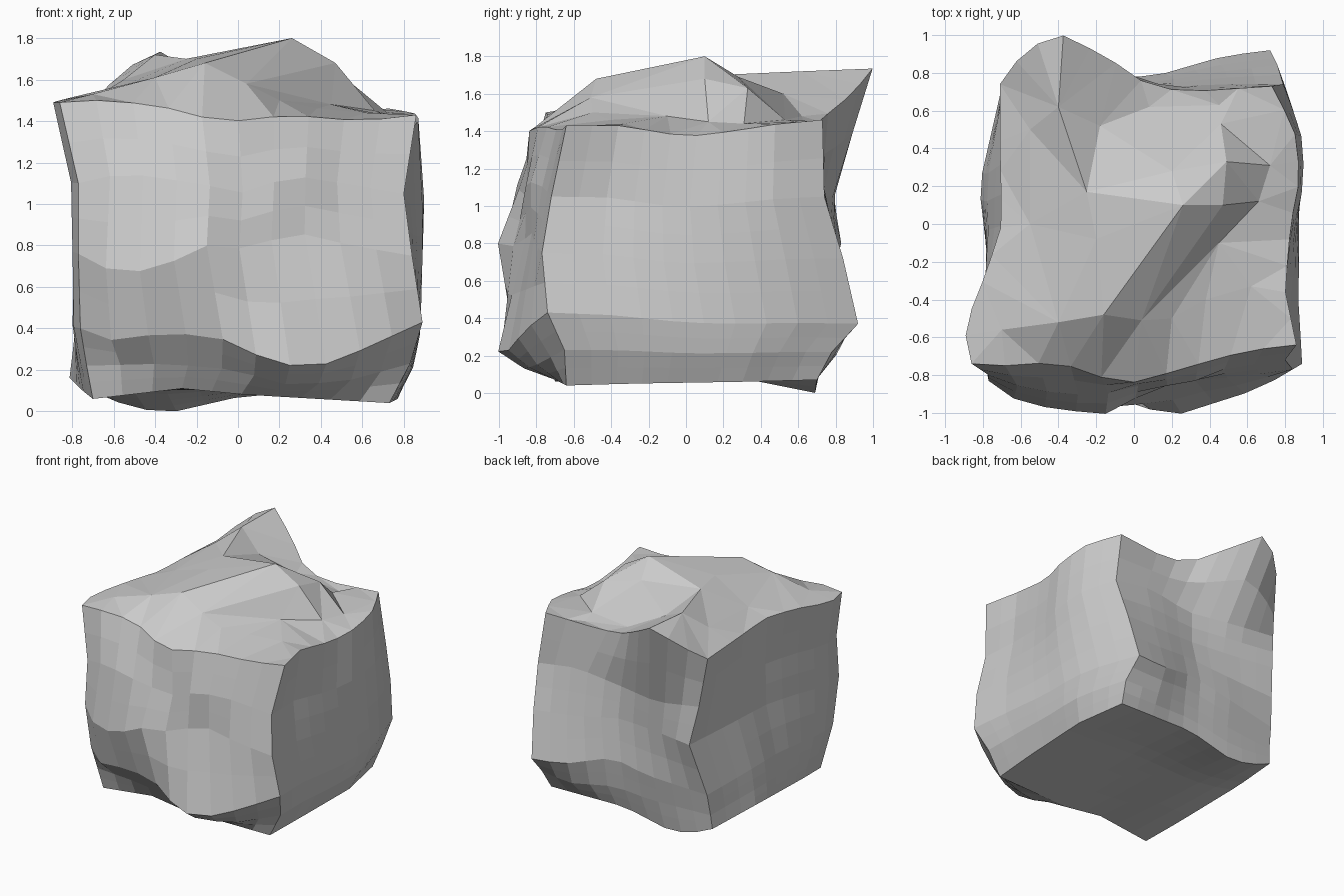
import bpy
import bmesh
import math
from mathutils import Vector
from mathutils.geometry import delaunay_2d_cdt

SEGMENTS = 10
STEPS = 2

cube = bpy.data.objects.get("Cube")
if cube:
    bpy.data.objects.remove(cube, do_unlink=True)


def resample(points):
    """Spread SEGMENTS + 1 points evenly along a rough path."""
    points = [Vector(p) for p in points]
    lengths = [(b - a).length for a, b in zip(points, points[1:])]
    total = sum(lengths)
    result = []
    for step in range(SEGMENTS + 1):
        left = total * step / SEGMENTS
        for index, length in enumerate(lengths):
            if left <= length or index == len(lengths) - 1:
                result.append(points[index].lerp(points[index + 1], min(1, left / length)))
                break
            left -= length
    return result


def loft(paths):
    """Stack level paths into rows of points, with in-between rows."""
    paths = [resample(path) for path in paths]
    rows = [paths[0]]
    for low, high in zip(paths, paths[1:]):
        for step in range(1, STEPS + 1):
            rows.append([a.lerp(b, step / STEPS) for a, b in zip(low, high)])
    return rows


def span(bottom, top, left, right, bulge):
    """Fill the space between four edges and swell its middle."""
    rows = []
    for j in range(len(left)):
        v = j / (len(left) - 1)
        row = []
        for i in range(SEGMENTS + 1):
            u = i / SEGMENTS
            co = bottom[i].lerp(top[i], v) + left[j].lerp(right[j], u)
            co -= bottom[0].lerp(bottom[-1], u).lerp(top[0].lerp(top[-1], u), v)
            co.x += bulge * math.sin(math.pi * u) * math.sin(math.pi * v)
            row.append(co)
        rows.append(row)
    return rows


def add_rows(bm, rows):
    grid = [[bm.verts.new(co) for co in row] for row in rows]
    for low, high in zip(grid, grid[1:]):
        for i in range(SEGMENTS):
            bm.faces.new((low[i], low[i + 1], high[i + 1], high[i]))


def add_crown(bm, rim, ridges):
    """Triangulate the top between its rim and its ridge lines."""
    points = list(rim)
    edges = [(i, (i + 1) % len(rim)) for i in range(len(rim))]
    for ridge in ridges:
        start = len(points)
        points += [Vector(p) for p in ridge]
        edges += [(i, i + 1) for i in range(start, len(points) - 1)]
    flat, _, faces, origins, _, _ = delaunay_2d_cdt(
        [p.xy for p in points], edges, [], 1, .0001)
    verts = [bm.verts.new(points[origin[0]]) for origin in origins[:len(flat)]]
    for face in faces:
        bm.faces.new([verts[i] for i in face])


# Front: foot, ankle, lip, belly, chest and rim, from left to right
front = loft([
    [(-.7, -.7, .06), (-.27, -.7, .11), (.04, -.72, .08), (.73, -.64, .04)],
    [(-.73, -.73, .22), (-.35, -.78, .23), (0, -.81, .2), (.2, -.87, .13),
     (.5, -.82, .14), (.83, -.65, .23)],
    [(-.76, -.77, .4), (-.6, -.87, .34), (-.35, -.89, .38), (-.1, -.92, .36), (.2, -1.02, .22),
     (.45, -.94, .23), (.67, -.87, .33), (.89, -.74, .43)],
    [(-.77, -.83, .76), (-.6, -.95, .67), (-.4, -.98, .68), (-.16, -1.01, .8), (.07, -.89, .78),
     (.25, -.83, .87), (.55, -.81, .8), (.84, -.77, .75)],
    [(-.77, -.8, 1.1), (-.55, -.88, 1.15), (-.2, -.91, 1.1), (.05, -.85, 1.05),
     (.25, -.86, 1.14), (.5, -.76, 1.1), (.8, -.72, 1.05)],
    [(-.86, -.74, 1.49), (-.68, -.75, 1.5), (-.4, -.73, 1.48), (-.18, -.81, 1.42),
     (.02, -.84, 1.4), (.24, -.77, 1.43), (.6, -.67, 1.4), (.86, -.64, 1.43)],
])

# Back: the same six levels
back = loft([
    [(-.71, .68, .1), (-.5, .69, .01), (-.3, .69, 0), (.05, .7, .08), (.7, .7, .07)],
    [(-.7, .69, .21), (-.2, .74, .22), (.1, .75, .25), (.48, .81, .2), (.73, .78, .22)],
    [(-.69, .72, .38), (-.2, .78, .43), (.1, .78, .49), (.48, .89, .38), (.72, .92, .37)],
    [(-.61, .83, .8), (-.3, .78, .8), (.05, .74, .8), (.4, .8, .75), (.76, .84, .72)],
    [(-.66, .78, 1.1), (-.3, .8, 1.05), (.1, .72, 1.05), (.45, .74, 1.1), (.79, .74, 1.05)],
    [(-.71, .74, 1.48), (-.58, .92, 1.62), (-.4, 1.01, 1.75), (-.15, .89, 1.6),
     (.08, .73, 1.47), (.28, .7, 1.44), (.73, .73, 1.46)],
])

# Foot and rim of the two sides, from front to back
low_left = resample([front[0][0], (-.75, -.4, .1), (-.82, .2, .17), back[0][0]])
low_right = resample([front[0][-1], (.75, -.3, .05), (.77, .3, .06), back[0][-1]])
rim_left = resample([front[-1][0], (-.9, -.55, 1.49), (-.78, -.25, 1.52), (-.7, 0, 1.52),
                     (-.71, .4, 1.5), back[-1][0]])
rim_right = resample([front[-1][-1], (.8, -.35, 1.43), (.83, 0, 1.37), (.88, .25, 1.4),
                      (.85, .5, 1.44), back[-1][-1]])
left = span(low_left, rim_left, [row[0] for row in front], [row[0] for row in back], -.025)
right = span(low_right, rim_right, [row[-1] for row in front], [row[-1] for row in back], .025)
bottom = span(front[0], back[0], low_left, low_right, 0)

# Ridge lines across the top
summit = (.26, .1, 1.8)
brow = (-.16, -.48, 1.68)
saddle = (-.2, -.08, 1.7)
spur = (.47, .1, 1.68)
notch = (.49, .33, 1.63)
hollow = (-.18, .52, 1.6)
slope = (-.55, 0, 1.57)
gully = (.04, -.51, 1.58)
foot = (.2, -.5, 1.5)
ridges = [
    [(-.7, -.56, 1.53), (-.4, -.52, 1.61), brow, gully, foot,
     (.38, -.4, 1.46), (.62, -.33, 1.44)],
    [slope, saddle, summit, spur, notch],
    [brow, summit],
    [gully, spur],
    [(-.4, .62, 1.72), (-.25, .17, 1.7), saddle],
    [hollow, (.2, .28, 1.69), notch, (.46, .53, 1.46), hollow],
    [foot, (.45, -.1, 1.48), (.66, .12, 1.45), (.72, .31, 1.44), notch],
    [(.08, .62, 1.48), (.45, .63, 1.43)],
    [slope, (-.55, .5, 1.6)],
]
rim = front[-1] + rim_right[1:] + back[-1][-2::-1] + rim_left[-2:0:-1]

# Join all six sides
bm = bmesh.new()
for rows in (front, back, left, right, bottom):
    add_rows(bm, rows)
add_crown(bm, rim, ridges)
bmesh.ops.remove_doubles(bm, verts=bm.verts, dist=.0005)
bmesh.ops.recalc_face_normals(bm, faces=bm.faces)
mesh = bpy.data.meshes.new("boulder")
bm.to_mesh(mesh)
bm.free()

# Plain grey stone
stone = bpy.data.materials.new("grey stone")
stone.use_nodes = True
grey = (.6, .6, .6, 1)
stone.diffuse_color = grey
stone.node_tree.nodes["Principled BSDF"].inputs["Base Color"].default_value = grey
mesh.materials.append(stone)

boulder = bpy.data.objects.new("boulder", mesh)
bpy.context.collection.objects.link(boulder)
